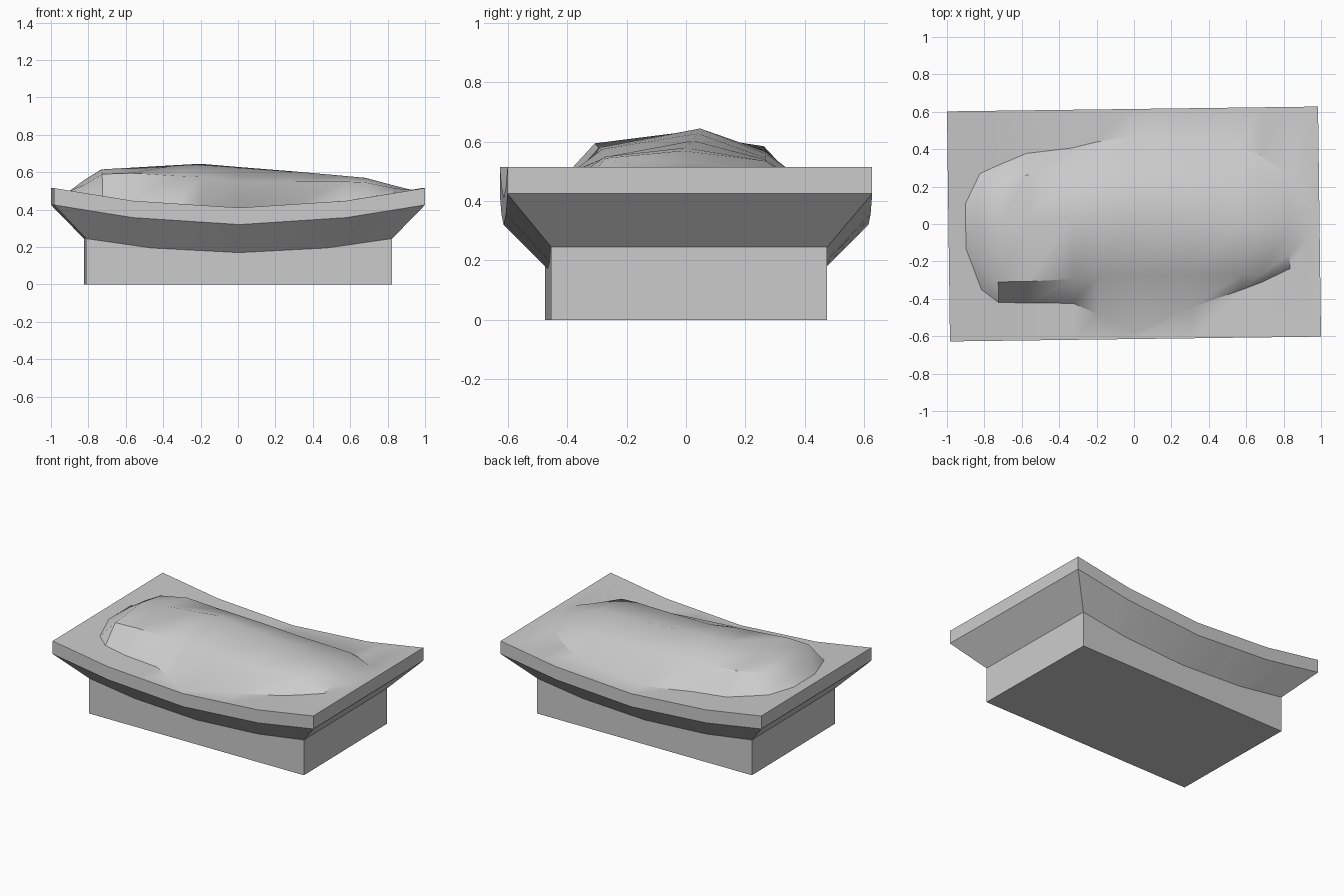
import bpy, bmesh, math

if "Cube" in bpy.data.objects:
    bpy.data.objects.remove(bpy.data.objects["Cube"])

HALF_X, HALF_Y = 0.992, 0.615      # slab half size
NECK_Y, NECK_SCALE = 0.465, 0.825  # plinth half depth, plinth length ratio
TURN = 0.013                       # slight turn of the whole piece

stone = bpy.data.materials.new("grey stone")
stone.diffuse_color = (0.6, 0.6, 0.6, 1)
stone.use_nodes = True
stone.node_tree.nodes["Principled BSDF"].inputs["Base Color"].default_value = stone.diffuse_color


def bow(x, low, mid, high):
    """Height of a sagging edge that kinks at the centre and partway out."""
    x = abs(x)
    if x < 0.57:
        return low + (mid - low) * x / 0.57
    return mid + (high - mid) * (x - 0.57) / (HALF_X - 0.57)


def top_z(x):
    return bow(x, 0.41, 0.447, 0.515)


def neck_z(x):
    return bow(x, 0.17, 0.195, 0.245)


# Mound stations: x, front foot y, front shoulder y z, crest y z,
# back shoulder y z, back foot y
mound = [
    (-0.82, -0.34, -0.20, 0.535, 0.00, 0.56, 0.17, 0.54, 0.28),
    (-0.73, -0.41, -0.30, 0.59, 0.00, 0.615, 0.20, 0.585, 0.32),
    (-0.57, -0.415, -0.30, 0.595, 0.02, 0.624, 0.27, 0.585, 0.385),
    (-0.33, -0.42, -0.29, 0.58, 0.04, 0.638, 0.27, 0.572, 0.41),
    (-0.20, -0.48, -0.28, 0.575, 0.05, 0.645, 0.27, 0.568, 0.44),
    (0.00, -0.58, -0.27, 0.55, 0.04, 0.628, 0.27, 0.56, 0.47),
    (0.30, -0.45, -0.27, 0.55, 0.02, 0.604, 0.265, 0.545, 0.45),
    (0.57, -0.36, -0.28, 0.55, -0.01, 0.58, 0.26, 0.54, 0.40),
    (0.68, -0.32, -0.28, 0.545, -0.02, 0.57, 0.26, 0.535, 0.36),
    (0.83, -0.25, -0.17, 0.515, 0.00, 0.53, 0.15, 0.515, 0.25),
]


def flat_station(x, spread):
    z = top_z(x)
    return (x, -2 * spread, -spread, z, 0, z, spread, z, 2 * spread)


stations = ([flat_station(-HALF_X, 0.15), flat_station(-0.9, 0.06)] + mound
            + [flat_station(0.93, 0.09), flat_station(HALF_X, 0.15)])


def finish(name, bm):
    bmesh.ops.recalc_face_normals(bm, faces=bm.faces)
    mesh = bpy.data.meshes.new(name)
    bm.to_mesh(mesh)
    bm.free()
    mesh.materials.append(stone)
    ob = bpy.data.objects.new(name, mesh)
    bpy.context.collection.objects.link(ob)
    ob.rotation_euler.z = TURN
    bpy.ops.object.select_all(action='DESELECT')
    ob.select_set(True)
    bpy.context.view_layer.objects.active = ob
    bpy.ops.object.shade_smooth_by_angle(angle=math.radians(35))
    return ob


def bridge(bm, rows):
    for a, b in zip(rows, rows[1:]):
        for i in range(len(a) - 1):
            bm.faces.new((a[i], b[i], b[i + 1], a[i + 1]))


# Slab: bowed top with the mound, thin rim, and sloping underside
bm = bmesh.new()
rows = []
for x, f, sf, zsf, c, zc, sb, zsb, b in stations:
    t, n = top_z(x), neck_z(x)
    section = [(x * NECK_SCALE, -NECK_Y, n), (x, -HALF_Y, t - 0.09),
               (x, -HALF_Y, t), (x, f, t), (x, sf, zsf), (x, c, zc),
               (x, sb, zsb), (x, b, t), (x, HALF_Y, t),
               (x, HALF_Y, t - 0.09), (x * NECK_SCALE, NECK_Y, n)]
    rows.append([bm.verts.new(p) for p in section])
bridge(bm, rows)
for end in (rows[0], rows[-1]):
    bm.faces.new(end[1:-1])                          # rim end
    bm.faces.new((end[0], end[1], end[-2], end[-1]))  # slope end
finish("bowed_slab", bm)

# Plinth: block whose upper edge follows the bow of the slab
bm = bmesh.new()
rows = []
for s in stations:
    x, n = s[0] * NECK_SCALE, neck_z(s[0])
    section = [(x, -NECK_Y, n), (x, -NECK_Y, 0), (x, NECK_Y, 0), (x, NECK_Y, n)]
    rows.append([bm.verts.new(p) for p in section])
bridge(bm, rows)
for end in (rows[0], rows[-1]):
    bm.faces.new(end)
finish("plinth", bm)
